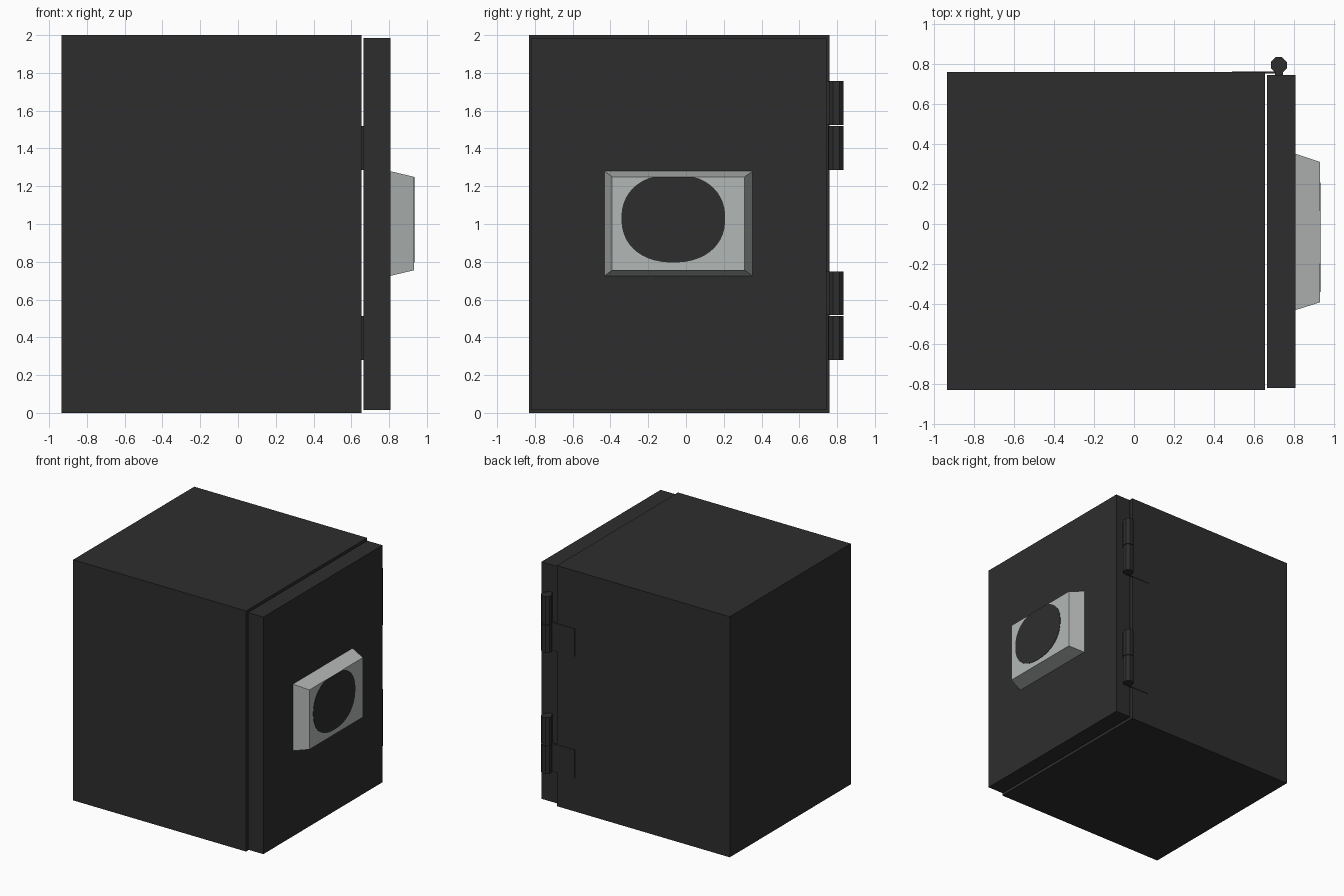
import bpy, bmesh, math

if "Cube" in bpy.data.objects:
    bpy.data.objects.remove(bpy.data.objects["Cube"])

def material(name, rgb):
    m = bpy.data.materials.new(name)
    m.diffuse_color = (*rgb, 1)
    m.use_nodes = True
    m.node_tree.nodes["Principled BSDF"].inputs["Base Color"].default_value = m.diffuse_color
    return m

DARK = material("charcoal", (0.027, 0.027, 0.027))
GREY = material("pale_grey", (0.45, 0.475, 0.468))

def finish(name, bm, mat):
    bmesh.ops.recalc_face_normals(bm, faces=bm.faces)
    me = bpy.data.meshes.new(name)
    bm.to_mesh(me)
    bm.free()
    me.materials.append(mat)
    ob = bpy.data.objects.new(name, me)
    bpy.context.collection.objects.link(ob)
    return ob

def loft(name, ring_a, ring_b, mat):
    """Closed solid between two matching rings of points."""
    bm = bmesh.new()
    a = [bm.verts.new(p) for p in ring_a]
    b = [bm.verts.new(p) for p in ring_b]
    bm.faces.new(a)
    bm.faces.new(b)
    n = len(a)
    for i in range(n):
        j = (i + 1) % n
        bm.faces.new((a[i], a[j], b[j], b[i]))
    return finish(name, bm, mat)

def rect_x(x, y0, y1, z0, z1):
    return [(x, y0, z0), (x, y1, z0), (x, y1, z1), (x, y0, z1)]

def box(name, x0, x1, y0, y1, z0, z1, mat):
    return loft(name, rect_x(x0, y0, y1, z0, z1), rect_x(x1, y0, y1, z0, z1), mat)

# Cabinet and door, with a narrow gap between them
box("cabinet", -0.935, 0.655, -0.83, 0.76, 0, 2, DARK)
box("door", 0.665, 0.807, -0.82, 0.745, 0.015, 1.985, DARK)

# Tapered lock housing on the door
loft("lock_housing", rect_x(0.805, -0.432, 0.353, 0.725, 1.28),
     rect_x(0.931, -0.392, 0.311, 0.755, 1.25), GREY)

# Dark rounded dial plate on the housing, cut flat along the top
def dial_ring(x):
    pts = []
    for i in range(48):
        t = 2 * math.pi * (i + 0.5) / 48
        c, s = math.cos(t), math.sin(t)
        y = -0.067 + 0.275 * math.copysign(abs(c) ** 0.9, c)
        z = 1.03 + 0.234 * math.copysign(abs(s) ** 0.9, s)
        pts.append((x, y, min(z, 1.25)))
    return pts

loft("dial_plate", dial_ring(0.929), dial_ring(0.934), DARK)

# Hinges: two barrel halves, a leaf on the cabinet and a tab on the door
def barrel(name, z0, z1):
    def ring(z):
        return [(0.725 + 0.043 * math.cos(math.pi * (i + 0.5) / 4),
                 0.795 + 0.043 * math.sin(math.pi * (i + 0.5) / 4), z) for i in range(8)]
    loft(name, ring(z0), ring(z1), DARK)

for label, z in (("lower", 0.28), ("upper", 1.287)):
    barrel(label + "_hinge_bottom_barrel", z, z + 0.232)
    barrel(label + "_hinge_top_barrel", z + 0.237, z + 0.469)
    box(label + "_hinge_leaf", 0.49, 0.725, 0.753, 0.764, z, z + 0.232, DARK)
    box(label + "_hinge_door_tab", 0.705, 0.745, 0.74, 0.765, z + 0.237, z + 0.469, DARK)
